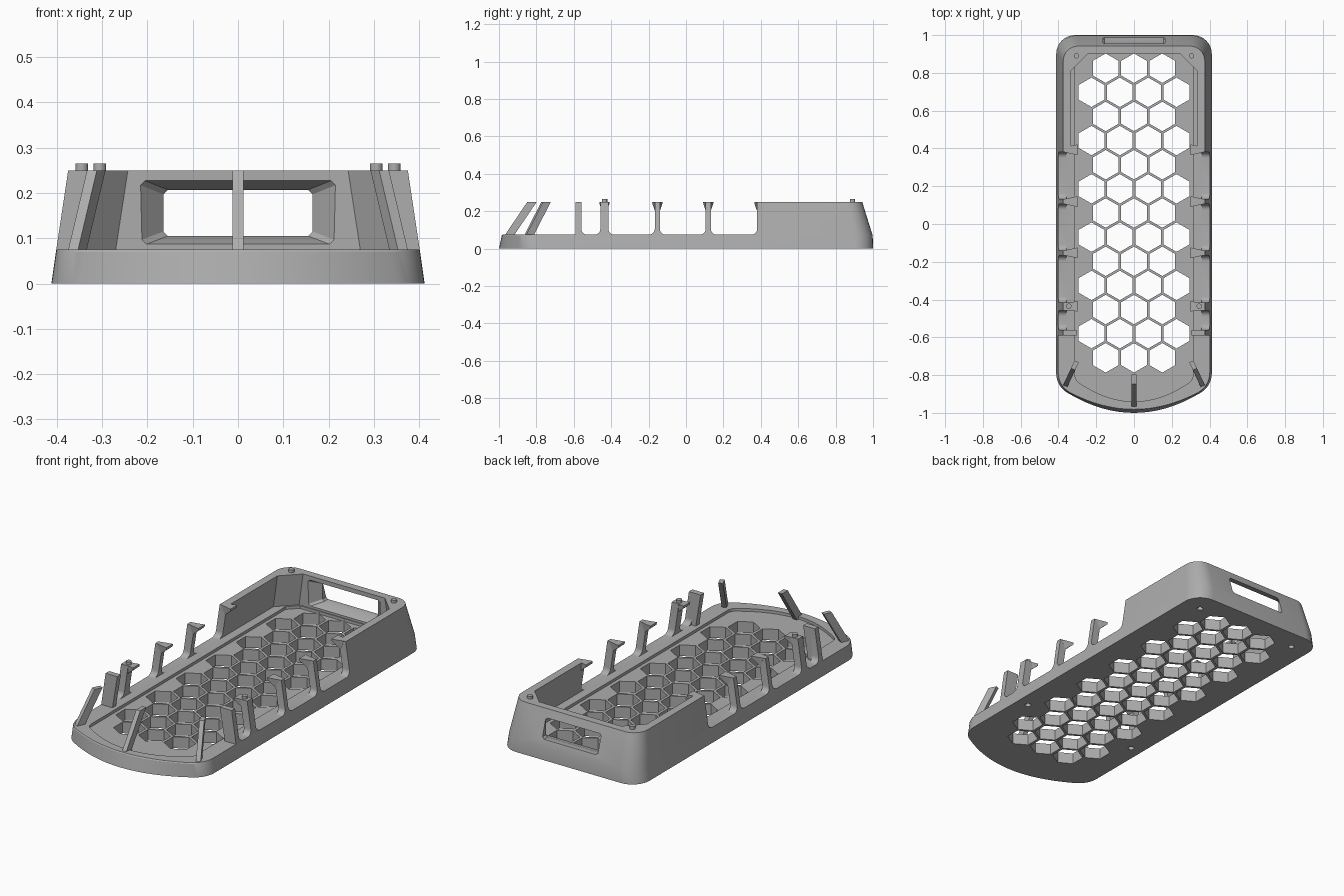
import bpy, bmesh
from math import sin, cos, pi, radians
from mathutils import Vector

old = bpy.data.objects.get("Cube")
if old:
    bpy.data.objects.remove(old, do_unlink=True)

TOP, RIM, FLOOR = 0.25, 0.075, 0.06

grey = bpy.data.materials.new("plain_grey")
grey.use_nodes = True
grey.diffuse_color = (0.42, 0.42, 0.42, 1)
grey.node_tree.nodes["Principled BSDF"].inputs["Base Color"].default_value = grey.diffuse_color


def finish(name, bm):
    bmesh.ops.recalc_face_normals(bm, faces=bm.faces)
    mesh = bpy.data.meshes.new(name)
    bm.to_mesh(mesh)
    bm.free()
    obj = bpy.data.objects.new(name, mesh)
    bpy.context.collection.objects.link(obj)
    mesh.materials.append(grey)
    return obj


def loft(bm, rings):
    """Skin a stack of equal-length point rings and cap both ends."""
    rows = [[bm.verts.new(p) for p in r] for r in rings]
    n = len(rows[0])
    for a, b in zip(rows, rows[1:]):
        for i in range(n):
            j = (i + 1) % n
            bm.faces.new((a[i], a[j], b[j], b[i]))
    bm.faces.new(rows[0][::-1])
    bm.faces.new(rows[-1])


def hull(name, points):
    bm = bmesh.new()
    for p in points:
        bm.verts.new(p)
    bmesh.ops.convex_hull(bm, input=bm.verts)
    return finish(name, bm)


def outline(z, hw, back, front, r_back, seg, r_front=0.12, shoulder=-0.79):
    """Plan ring: rounded back corners, straight sides, bowed front."""
    half = []
    for i in range(seg + 1):
        a = pi / 2 * (1 - i / seg)
        half.append((hw - r_back * (1 - cos(a)), back - r_back * (1 - sin(a))))
    for i in range(9):
        a = radians(62) * i / 8
        half.append((hw - r_front * (1 - cos(a)), shoulder - r_front * sin(a)))
    ex, ey = half[-1]
    for i in range(1, 9):
        t = 1 - i / 8
        half.append((ex * t, front + (ey - front) * t * t))
    half += [(-x, y) for x, y in half[-2::-1]]
    return [(x, y, z) for x, y in half]


def disc(x, y, z, r, n=20, start=0.0):
    return [(x + r * cos(start + 2 * pi * i / n), y + r * sin(start + 2 * pi * i / n), z)
            for i in range(n)]


def cut(body, bm):
    cutter = finish("cutter", bm)
    cutter.hide_render = True
    mod = body.modifiers.new("cut", 'BOOLEAN')
    mod.operation, mod.solver, mod.object = 'DIFFERENCE', 'EXACT', cutter
    dg = bpy.context.evaluated_depsgraph_get()
    body.data = bpy.data.meshes.new_from_object(body.evaluated_get(dg))
    body.modifiers.clear()
    bpy.data.objects.remove(cutter, do_unlink=True)


# Tapered outer body
bm = bmesh.new()
loft(bm, [outline(0, 0.412, 1.0, -1.0, 0.10, 8),
          outline(0.07, 0.402, 0.998, -0.985, 0.10, 8),
          outline(TOP, 0.375, 0.942, -0.84, 0.08, 8, 0.12, -0.66)])
body = finish("case_body", bm)

# Hollow interior with chamfered back corners
bm = bmesh.new()
loft(bm, [outline(RIM, 0.36, 0.905, -0.96, 0.09, 1),
          outline(TOP + 0.02, 0.33, 0.90, -0.96, 0.09, 1)])
cut(body, bm)

# Side openings between posts, with rounded lower corners, and the open front
posts = [(-0.59, -0.56), (-0.458, -0.415), (-0.167, -0.140), (0.105, 0.133)]
edges = [y for p in posts for y in p][1:] + [0.38]
bm = bmesh.new()
for lo, hi in zip(edges[::2], edges[1::2]):
    r = 0.03
    side = [(lo, 0.4)]
    for cy, a0 in ((lo + r, pi), (hi - r, 1.5 * pi)):
        side += [(cy + r * cos(a0 + pi / 2 * i / 5), RIM + r + r * sin(a0 + pi / 2 * i / 5))
                 for i in range(6)]
    side.append((hi, 0.4))
    loft(bm, [[(x, y, z) for y, z in side] for x in (-0.6, 0.6)])
front = [(-1.2, RIM), (-0.59, RIM), (-0.59, 0.4), (-1.2, 0.4)]
loft(bm, [[(x, y, z) for y, z in front] for x in (-0.6, 0.6)])
cut(body, bm)

# Shallow floor recess
bm = bmesh.new()
loft(bm, [outline(z, 0.312, 0.90, -0.94, 0.05, 1, 0.05, -0.80) for z in (FLOOR, 0.1)])
cut(body, bm)

# Honeycomb floor holes
bm = bmesh.new()
for row in range(13):
    y = 0.825 - 0.1278 * row
    columns = (-0.15, 0, 0.15) if row % 2 == 0 else (-0.225, -0.075, 0.075, 0.225)
    for x in columns:
        loft(bm, [disc(x, y, z, 0.078, 6, pi / 6) for z in (-0.1, 0.07)])
cut(body, bm)

# Back window: splayed on the inside, straight through the outer face
bm = bmesh.new()


def frame(y, hw, lo, hi, c):
    return [(-hw + c, y, lo), (hw - c, y, lo), (hw, y, lo + c), (hw, y, hi - c),
            (hw - c, y, hi), (-hw + c, y, hi), (-hw, y, hi - c), (-hw, y, lo + c)]


loft(bm, [frame(0.88, 0.235, 0.078, 0.235, 0.01), frame(0.955, 0.165, 0.105, 0.207, 0.01),
          frame(1.1, 0.165, 0.105, 0.207, 0.01)])
cut(body, bm)

# Peg sockets under the base
peg_spots = [(s * x, y) for s in (1, -1) for x, y in ((0.305, 0.89), (0.345, -0.435))]
bm = bmesh.new()
for x, y in peg_spots:
    loft(bm, [disc(x, y, z, 0.015) for z in (-0.05, 0.02)])
cut(body, bm)

# Pegs on the top edge
bm = bmesh.new()
for x, y in peg_spots:
    loft(bm, [disc(x, y, z, 0.014) for z in (TOP - 0.01, TOP + 0.015)])
pegs = finish("pegs", bm)
parts = [body, pegs]

for s, side in ((1, "left"), (-1, "right")):
    # Flared ledges at the post tops and the wall end
    for i, y in enumerate((-0.436, -0.153, 0.119, 0.393)):
        pts = [(s * x, y + k * w, z) for k in (1, -1) for x, w, z in
               ((0.365, 0.014, TOP), (0.30, 0.028, TOP), (0.30, 0.026, TOP - 0.012),
                (0.345, 0.013, 0.20))]
        parts.append(hull(f"{side}_ledge_{i + 1}", pts))
    # Deeper plain front post
    pts = [(s * x, y, z) for y in (-0.59, -0.56) for x, z in
           ((0.39, 0.07), (0.335, 0.07), (0.305, TOP), (0.37, TOP))]
    parts.append(hull(f"{side}_front_post", pts))


def strut(name, foot, head, out, width, depth):
    out = Vector(out).normalized()
    across = Vector((-out.y, out.x, 0))
    pts = [Vector(p) + out * depth * a + across * width * b
           for p in (foot, head) for a in (-0.5, 0.5) for b in (-0.5, 0.5)]
    parts.append(hull(name, pts))


# Leaning front struts
strut("centre_strut", (0, -0.955, 0.055), (0, -0.823, TOP), (0, -1, 0), 0.024, 0.05)
for s, side in ((1, "left"), (-1, "right")):
    strut(f"{side}_corner_strut", (s * 0.358, -0.845, 0.06), (s * 0.313, -0.748, TOP),
          (s * 0.42, -0.9, 0), 0.024, 0.045)

# Smooth the curves, keep the edges crisp
bpy.ops.object.select_all(action='DESELECT')
for obj in parts:
    obj.select_set(True)
bpy.context.view_layer.objects.active = body
bpy.ops.object.shade_smooth_by_angle(angle=radians(25))
